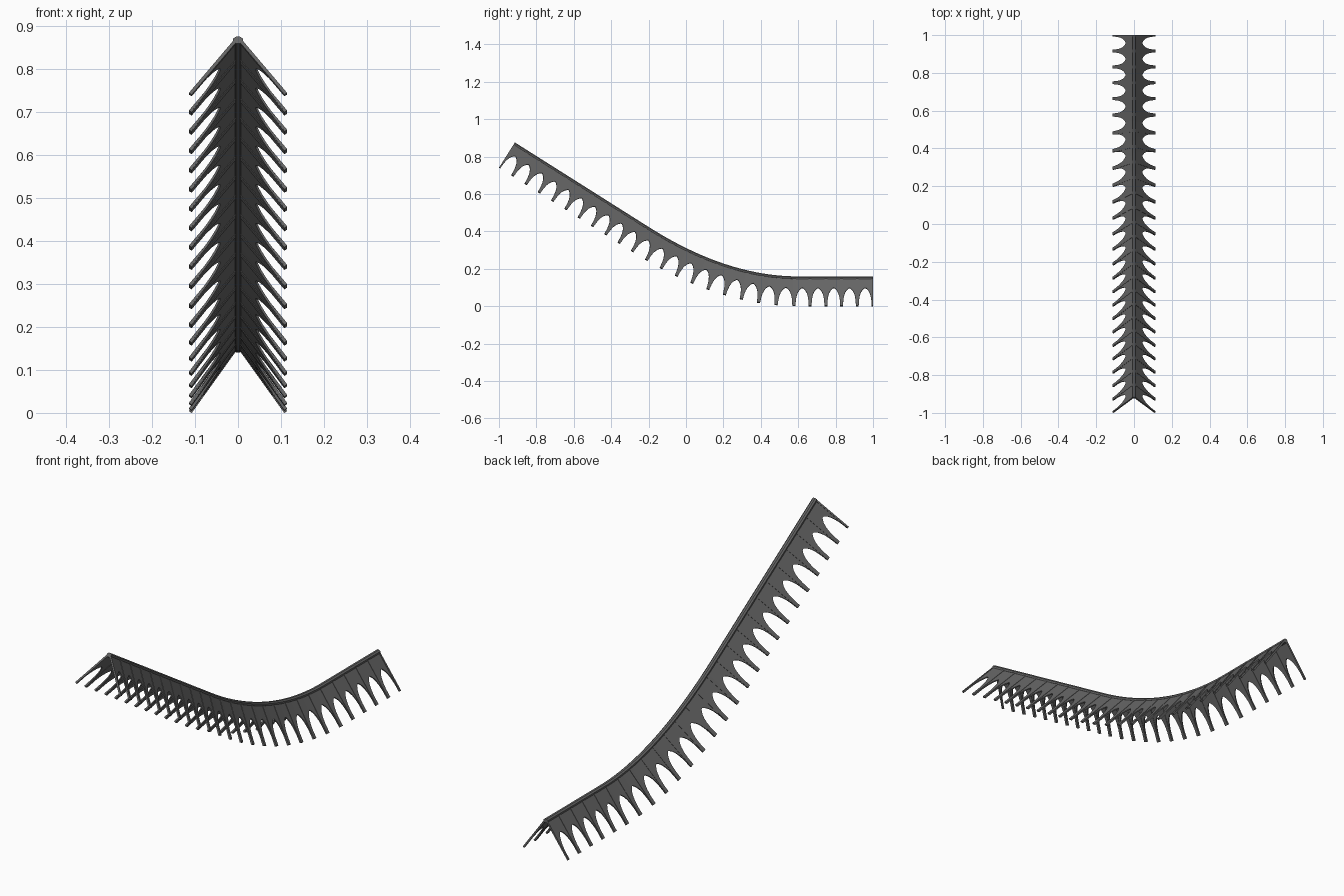
import bpy, bmesh, math
from mathutils import Vector

cube = bpy.data.objects.get("Cube")
if cube:
    bpy.data.objects.remove(cube, do_unlink=True)

BAYS = 25
RIB = 0.015
TIP_X, TIP_H = 0.111, -0.153
HALF_ARCH = [(0, .36), (.15, .375), (.3, .405), (.5, .455), (.7, .54), (.85, .65), (.94, .78), (1, .98)]

mat = bpy.data.materials.new("dark grey")
mat.use_nodes = True
COLOUR = (0.13, 0.13, 0.13, 1)
mat.diffuse_color = COLOUR
bsdf = next(n for n in mat.node_tree.nodes if n.type == 'BSDF_PRINCIPLED')
bsdf.inputs["Base Color"].default_value = COLOUR

# Ridge path in (y, z): straight slope, smooth bend, level run
start, bend_a, corner, bend_b, end = [Vector(p) for p in
    ((-.917, .872), (-.2, .419), (.217, .155), (.6, .155), (1, .155))]
path = [start]
for i in range(41):
    t = i / 40
    path.append(bend_a * (1 - t) ** 2 + corner * 2 * t * (1 - t) + bend_b * t * t)
path.append(end)
dist = [0]
for a, b in zip(path, path[1:]):
    dist.append(dist[-1] + (b - a).length)
TOTAL = dist[-1]
BAY = TOTAL / BAYS


def along(s):
    """Point on the path at arc length s."""
    s = min(max(s, 0), TOTAL)
    for i in range(len(path) - 1):
        if s <= dist[i + 1]:
            return path[i].lerp(path[i + 1], (s - dist[i]) / (dist[i + 1] - dist[i]))
    return path[-1]


def place(s, x, h):
    """Move a cross-section point (x, h) to station s."""
    p = along(s)
    d = (along(s + .02) - along(s - .02)).normalized()
    return (x, p.x - d.y * h, p.y + d.x * h)


def finish(bm, name):
    bmesh.ops.recalc_face_normals(bm, faces=bm.faces[:])
    mesh = bpy.data.meshes.new(name)
    bm.to_mesh(mesh)
    bm.free()
    mesh.materials.append(mat)
    ob = bpy.data.objects.new(name, mesh)
    bpy.context.collection.objects.link(ob)
    return ob


def slope_sheet(name, strips, thickness):
    """Sheet on the left slope from columns (station, depth), mirrored to the right."""
    bm = bmesh.new()
    for cols in strips:
        prev = None
        for s, depth in cols:
            pair = [bm.verts.new(place(s, .004 + (TIP_X - .004) * t, -.004 + (TIP_H + .004) * t))
                    for t in (0, depth)]
            if prev:
                bm.faces.new((prev[0], pair[0], pair[1], prev[1]))
            prev = pair
    ob = finish(bm, name)
    solid = ob.modifiers.new("thickness", 'SOLIDIFY')
    solid.thickness = thickness
    solid.offset = 0
    ob.modifiers.new("mirror", 'MIRROR').use_clip = False
    return ob


# Side panels with a pointed arch opening in every bay
columns = []
opening = (BAY - RIB) / 2
for i in range(BAYS):
    mid = (i + .5) * BAY
    columns.append((i * BAY, .98))
    columns += [(mid - u * opening, t) for u, t in reversed(HALF_ARCH)]
    columns += [(mid + u * opening, t) for u, t in HALF_ARCH[1:]]
columns.append((TOTAL, .98))
slope_sheet("arched_panels", [columns], .005)

# Raised ribs between the bays
ribs = []
for i in range(BAYS + 1):
    a, b = max(i * BAY - RIB / 2, 0), min(i * BAY + RIB / 2, TOTAL)
    ribs.append([(a, 1), (b, 1)])
slope_sheet("ribs", ribs, .008)

# Faceted ridge cap
bm = bmesh.new()
rings = []
for i in range(BAYS * 2 + 1):
    ring = []
    for k in range(8):
        a = math.tau * (k + .5) / 8
        ring.append(bm.verts.new(place(i * BAY / 2, .012 * math.cos(a), -.005 + .01 * math.sin(a))))
    rings.append(ring)
for r, q in zip(rings, rings[1:]):
    for k in range(8):
        bm.faces.new((r[k], r[(k + 1) % 8], q[(k + 1) % 8], q[k]))
bm.faces.new(rings[0])
bm.faces.new(rings[-1])
cap = finish(bm, "ridge_cap")
bpy.ops.object.select_all(action='DESELECT')
cap.select_set(True)
bpy.context.view_layer.objects.active = cap
bpy.ops.object.shade_smooth_by_angle(angle=math.radians(30))
